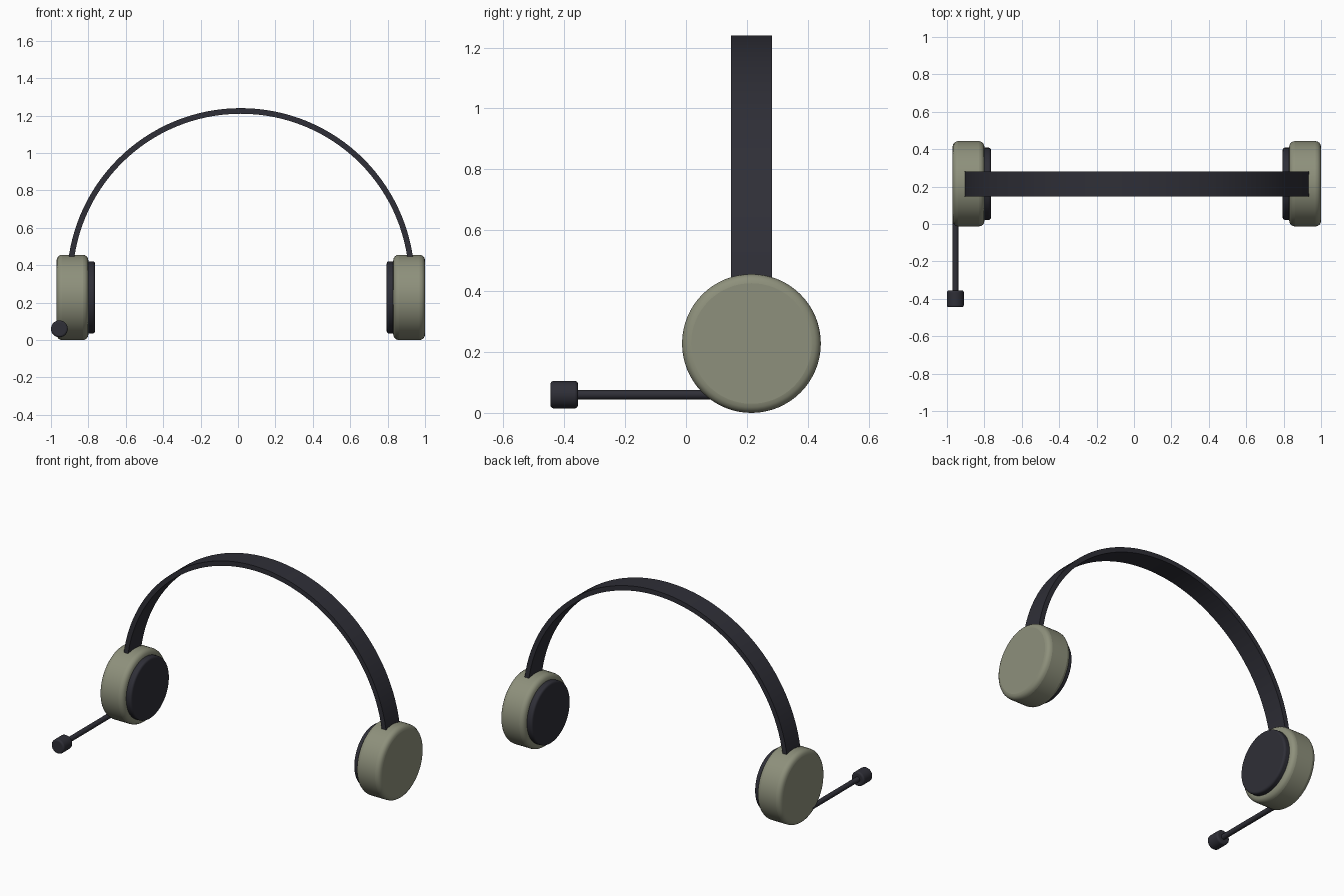
import bpy, bmesh, math
from mathutils import Matrix

cube = bpy.data.objects.get("Cube")
if cube:
    bpy.data.objects.remove(cube, do_unlink=True)


def material(name, rgb):
    m = bpy.data.materials.new(name)
    m.use_nodes = True
    m.diffuse_color = (*rgb, 1)
    m.node_tree.nodes["Principled BSDF"].inputs["Base Color"].default_value = (*rgb, 1)
    return m


SAGE = material("sage_plastic", (0.27, 0.28, 0.20))
CHARCOAL = material("charcoal", (0.028, 0.028, 0.038))

CX, CY = 0.015, 0.215      # middle of the headband
CUP_R = 0.228


def finish(bm, name, mat, bevel=0.0, segments=4):
    bmesh.ops.recalc_face_normals(bm, faces=bm.faces)
    mesh = bpy.data.meshes.new(name)
    bm.to_mesh(mesh)
    bm.free()
    mesh.materials.append(mat)
    obj = bpy.data.objects.new(name, mesh)
    bpy.context.collection.objects.link(obj)
    bpy.ops.object.select_all(action="DESELECT")
    obj.select_set(True)
    bpy.context.view_layer.objects.active = obj
    if bevel:
        mod = obj.modifiers.new("rounded_rim", "BEVEL")
        mod.width = bevel
        mod.segments = segments
        mod.limit_method = "ANGLE"
        mod.angle_limit = math.radians(40)
    bpy.ops.object.shade_smooth_by_angle(angle=math.radians(35))
    return obj


def disc(name, axis, start, end, centre, radius, mat, bevel=0.0, sides=64):
    """Cylinder along x or y; centre gives the other two coordinates."""
    bm = bmesh.new()
    bmesh.ops.create_cone(bm, cap_ends=True, segments=sides, radius1=radius,
                          radius2=radius, depth=abs(end - start))
    mid = (start + end) / 2
    if axis == "X":
        turn, place = Matrix.Rotation(math.pi / 2, 4, "Y"), (mid, *centre)
    else:
        turn, place = Matrix.Rotation(math.pi / 2, 4, "X"), (centre[0], mid, centre[1])
    bm.transform(Matrix.Translation(place) @ turn)
    return finish(bm, name, mat, bevel)


# Ear cups and cushions, one per side
for side, s in (("left", 1), ("right", -1)):
    hub = (CY, CUP_R)
    disc(side + "_ear_cup", "X", CX + s * 0.815, CX + s * 0.985, hub, CUP_R, SAGE, 0.03)
    disc(side + "_ear_cushion", "X", CX + s * 0.78, CX + s * 0.83, hub, 0.193, CHARCOAL, 0.012)

# Headband: rectangular section swept through a half circle
bm = bmesh.new()
OUTER, INNER, HALF, BASE, STEPS = 0.93, 0.90, 0.067, 0.31, 64
rings = []
for i in range(STEPS + 1):
    a = math.pi * i / STEPS
    rings.append([bm.verts.new((CX + r * math.cos(a), CY + y, BASE + r * math.sin(a)))
                  for r, y in ((OUTER, -HALF), (OUTER, HALF), (INNER, HALF), (INNER, -HALF))])
for p, q in zip(rings, rings[1:]):
    for k in range(4):
        n = (k + 1) % 4
        bm.faces.new((p[k], p[n], q[n], q[k]))
bm.faces.new(rings[0])
bm.faces.new(rings[-1])
finish(bm, "headband", CHARCOAL)

# Microphone boom and capsule on the right cup
MIC = (-0.955, 0.06)
disc("microphone_boom", "Y", -0.37, 0.12, MIC, 0.016, CHARCOAL, sides=24)
disc("microphone_capsule", "Y", -0.445, -0.355, MIC, 0.045, CHARCOAL, 0.01, sides=32)
